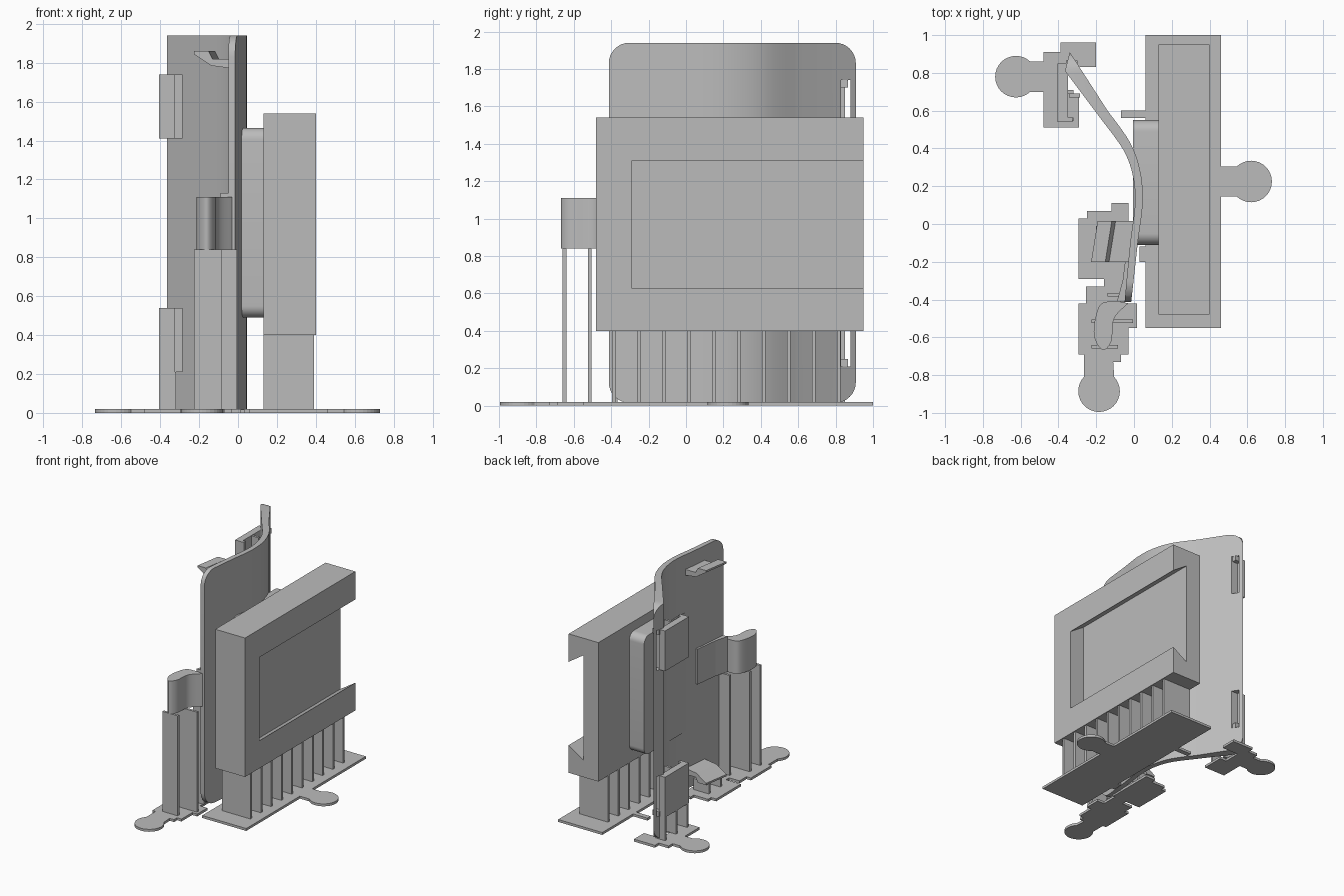
import bpy, bmesh, math

if "Cube" in bpy.data.objects:
    bpy.data.objects.remove(bpy.data.objects["Cube"])

grey = bpy.data.materials.new("plain_grey")
grey.diffuse_color = (0.5, 0.5, 0.5, 1)
grey.use_nodes = True
grey.node_tree.nodes["Principled BSDF"].inputs["Base Color"].default_value = grey.diffuse_color


def prism(name, pts, axis, lo, hi, smooth=False):
    """Extrude a 2D outline: axis z takes (x,y), y takes (x,z), x takes (y,z)."""
    place = {'z': lambda a, b, h: (a, b, h),
             'y': lambda a, b, h: (a, h, b),
             'x': lambda a, b, h: (h, a, b)}[axis]
    bm = bmesh.new()
    low = [bm.verts.new(place(a, b, lo)) for a, b in pts]
    high = [bm.verts.new(place(a, b, hi)) for a, b in pts]
    n = len(pts)
    bm.faces.new(low)
    bm.faces.new(high)
    for i in range(n):
        j = (i + 1) % n
        bm.faces.new((low[i], low[j], high[j], high[i]))
    bmesh.ops.recalc_face_normals(bm, faces=bm.faces)
    me = bpy.data.meshes.new(name)
    bm.to_mesh(me)
    bm.free()
    ob = bpy.data.objects.new(name, me)
    bpy.context.collection.objects.link(ob)
    me.materials.append(grey)
    if smooth:
        shade(ob)
    return ob


def shade(ob):
    bpy.ops.object.select_all(action='DESELECT')
    ob.select_set(True)
    bpy.context.view_layer.objects.active = ob
    bpy.ops.object.shade_smooth_by_angle(angle=math.radians(30))


def box(name, x0, x1, y0, y1, z0, z1):
    return prism(name, [(x0, y0), (x1, y0), (x1, y1), (x0, y1)], 'z', z0, z1)


def arc(cx, cy, r, a0, a1, n=24):
    return [(cx + r * math.cos(math.radians(a0 + (a1 - a0) * i / n)),
             cy + r * math.sin(math.radians(a0 + (a1 - a0) * i / n))) for i in range(n + 1)]


def rounded(a0, a1, b0, b1, r):
    return (arc(a1 - r, b1 - r, r, 0, 90, 8) + arc(a0 + r, b1 - r, r, 90, 180, 8)
            + arc(a0 + r, b0 + r, r, 180, 270, 8) + arc(a1 - r, b0 + r, r, 270, 360, 8))


def boolean(ob, cutter, op):
    m = ob.modifiers.new("cut", 'BOOLEAN')
    m.operation, m.object, m.solver = op, cutter, 'EXACT'
    bpy.context.view_layer.objects.active = ob
    bpy.ops.object.modifier_apply(modifier=m.name)
    bpy.data.objects.remove(cutter)


def smooth_path(pts, steps=6):
    """Catmull-Rom curve through the points."""
    p = [pts[0]] + pts + [pts[-1]]
    out = []
    for k in range(1, len(p) - 2):
        a, b, c, d = p[k - 1:k + 3]
        for s in range(steps):
            t = s / steps
            out.append(tuple(0.5 * (2 * b[i] + (c[i] - a[i]) * t
                       + (2 * a[i] - 5 * b[i] + 4 * c[i] - d[i]) * t * t
                       + (3 * b[i] - a[i] - 3 * c[i] + d[i]) * t ** 3) for i in (0, 1)))
    return out + [pts[-1]]


# thin rafts with round pull tabs
prism("main_raft", [(.06, -.55), (.46, -.55), (.46, .145)]
      + arc(.62, .225, .11, -133.3, 133.3)
      + [(.46, .305), (.46, 1), (.06, 1), (.06, .6), (-.07, .6), (-.07, .56), (.06, .56),
         (.06, -.12), (.03, -.12), (.03, -.2), (.06, -.2)], 'z', 0, .02)
prism("front_raft", arc(-.185, -.885, .11, 136.7, 403.3)
      + [(-.11, -.73), (-.07, -.73), (-.07, -.69), (-.03, -.69), (-.03, -.55), (.015, -.55),
         (.015, -.42), (-.05, -.42), (-.05, -.29), (-.03, -.29), (-.03, .11), (-.12, .11),
         (-.12, .07), (-.25, .07), (-.25, .03), (-.295, .03), (-.295, -.29), (-.16, -.29),
         (-.16, -.33), (-.255, -.33), (-.255, -.42), (-.295, -.42), (-.295, -.69),
         (-.265, -.69)], 'z', 0, .02)
prism("back_raft", arc(-.625, .78, .11, 46.7, 313.3)
      + [(-.48, .70), (-.48, .51), (-.29, .51), (-.29, .69), (-.35, .69), (-.35, .83),
         (-.2, .83), (-.2, .96), (-.39, .96), (-.39, .91), (-.48, .91), (-.48, .86)],
      'z', 0, .02)

# curved upright panel with rounded corners and two slots near the back edge
outer = smooth_path([(-.015, -.415), (.02, -.1), (.045, .1), (.035, .27), (-.02, .43), (-.14, .6)])
inner = smooth_path([(-.05, -.415), (-.02, -.1), (.005, .1), (-.005, .25), (-.055, .39), (-.17, .55)])
panel = prism("curved_panel", outer + [(-.34, .91), (-.365, .81)] + inner[::-1], 'z', -.05, 2)
boolean(panel, prism("corner_cutter", rounded(-.413, .908, .015, 1.94, .11), 'x', -1, 1), 'INTERSECT')
for z in (.21, 1.41):
    boolean(panel, box("slot_cutter", -.6, 0, .83, .88, z, z + .33), 'DIFFERENCE')
shade(panel)

# main housing with an undercut recess open at the back end
housing = box("housing", .13, .40, -.48, .95, .40, 1.54)
boolean(housing, prism("recess_cutter", [(.41, 1.304), (.265, 1.40), (.265, .54), (.41, .633)],
                       'y', -.29, 1.1), 'DIFFERENCE')

# rounded block joining the housing to the panel
prism("joining_block", rounded(-.11, .55, .49, 1.465, .06), 'x', -.005, .13, True)

# support ribs below the housing
for i in range(10):
    y = -.385 + i * .1335
    box("housing_rib", .13, .39, y - .01, y + .01, .02, .40)

# back catches: plate, end foot, hooks through the slot
for z in (.21, 1.41):
    box("catch_plate", -.405, -.35, .55, .85, z, z + .33)
    box("catch_foot", -.405, -.325, .54, .565, z, z + .33)
    box("catch_lip", -.345, -.285, .67, .69, z, z + .33)
    hook_z = z if z < 1 else z + .29
    box("catch_hook", -.36, -.30, .825, .865, hook_z, hook_z + .04)
for y in (.555, .70, .84):
    box("catch_rib", -.405, -.32, y - .01, y + .01, .02, .21)

# front latch: curled grip plus mounting plate on the panel
grip = smooth_path([(-.08, -.41), (-.17, -.42), (-.205, -.5), (-.21, -.6), (-.165, -.667),
                    (-.12, -.62), (-.105, -.5), (-.03, -.42)])
prism("latch_grip", grip, 'z', .84, 1.11, True)
prism("latch_plate", [(-.09, -.41), (-.02, -.41), (-.01, -.1), (-.035, -.1), (-.06, -.3)],
      'z', .84, 1.13)
box("latch_rib", -.225, -.085, -.66, -.64, .02, .84)
box("latch_rib", -.225, -.005, -.525, -.505, .02, .84)
box("latch_rib", -.14, -.04, -.385, -.365, .02, .84)

# top and bottom snap arms on the inside of the panel, skewed to follow it
arm = [(0, 1.77), (-.11, 1.785), (-.2, 1.845), (-.2, 1.86), (-.125, 1.86), (-.105, 1.82), (0, 1.82)]
for name, pts in (("top_snap_arm", arm), ("bottom_snap_arm", [(x, 1.96 - z) for x, z in arm])):
    ob = prism(name, pts, 'y', -.2, .015)
    for v in ob.data.vertices:
        v.co.x += .16 * v.co.y + .005
for y in (-.17, -.02):
    box("snap_rib", -.20, -.06, y - .01, y + .01, .02, .11)
